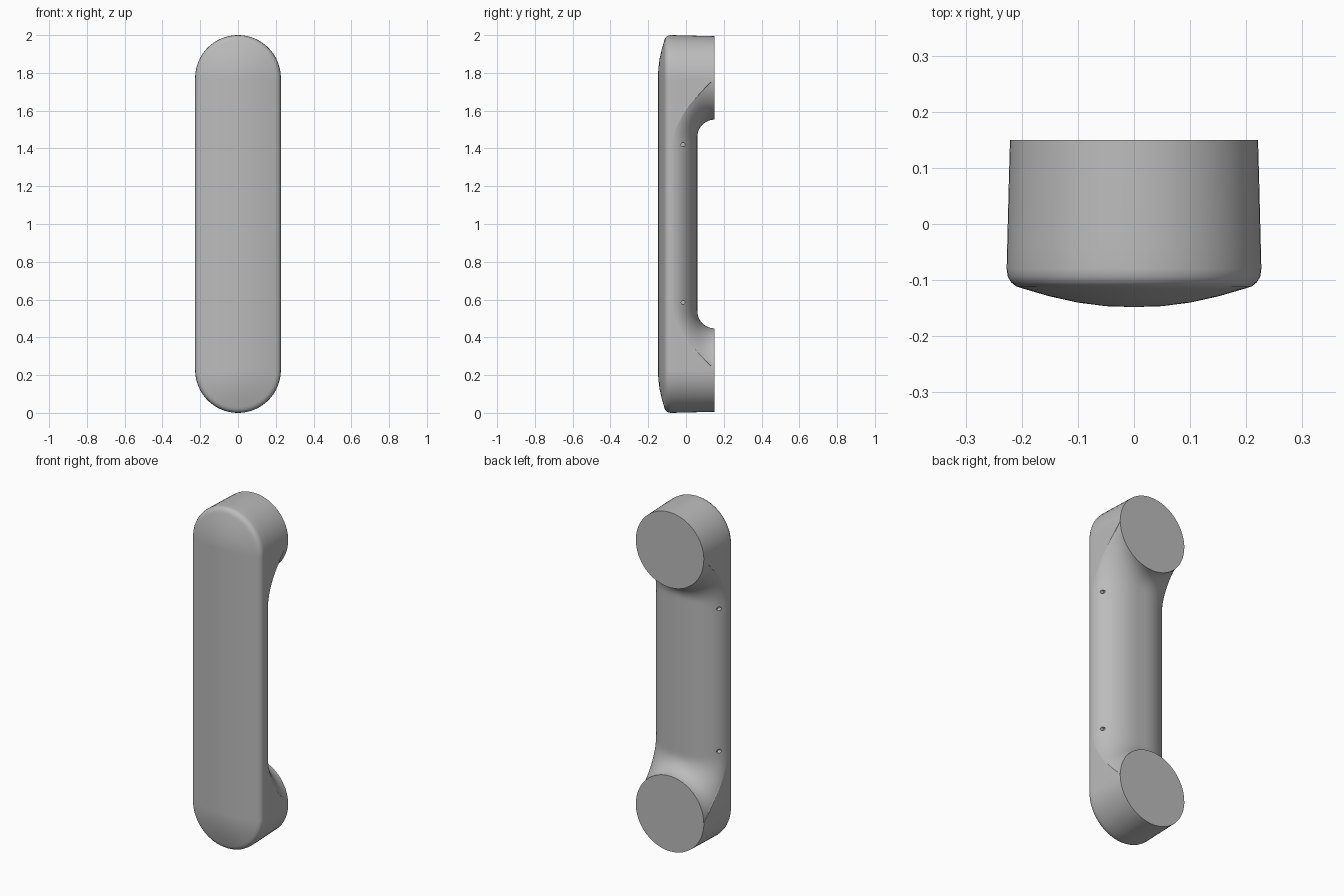
import bpy, bmesh, math
from mathutils import Matrix

cube = bpy.data.objects.get("Cube")
if cube:
    bpy.data.objects.remove(cube, do_unlink=True)

MID, TOP = 1.0, 1.773          # middle height, centre height of the upper pad
HALF = TOP - MID
PAD_R, BACK, GRIP = 0.22, 0.15, 0.06
EDGE_X, EDGE_Y, ROUND = 0.2275, -0.08, 0.2   # where and how the grip rounds off

metal = bpy.data.materials.new("satin grey")
metal.use_nodes = True
grey = (0.5, 0.5, 0.5, 1)
metal.diffuse_color = grey
metal.node_tree.nodes["Principled BSDF"].inputs["Base Color"].default_value = grey


def finish(name, bm):
    bmesh.ops.recalc_face_normals(bm, faces=bm.faces)
    mesh = bpy.data.meshes.new(name)
    bm.to_mesh(mesh)
    bm.free()
    ob = bpy.data.objects.new(name, mesh)
    bpy.context.collection.objects.link(ob)
    mesh.materials.append(metal)
    return ob


def capsule_ring(bm, r, y, steps=32):
    ring = []
    for end in (0, 1):
        for i in range(steps + 1):
            a = math.pi * (end + i / steps)
            z = MID + (HALF if end == 0 else -HALF)
            ring.append(bm.verts.new((r * math.cos(a), y, z + r * math.sin(a))))
    return ring


# Handle body: crowned front, rounded rim, slightly tapered wall
profile = [(0, -.148), (.05, -.1465), (.1, -.14), (.15, -.129), (.198, -.115),
           (.21, -.111), (.219, -.104), (.225, -.094), (.227, -.08),
           (.226, -.04), (.2245, .02), (.223, .08), (.221, BACK)]
bm = bmesh.new()
rings = [capsule_ring(bm, r, y) for r, y in profile]
for a, b in zip(rings, rings[1:]):
    n = len(a)
    for i in range(n):
        j = (i + 1) % n
        bm.faces.new((a[i], a[j], b[j], b[i]))
bm.faces.new(rings[-1])
bmesh.ops.remove_doubles(bm, verts=bm.verts, dist=1e-5)
body = finish("handle_body", bm)


# Back of the grip: elliptical section that flares up into round pads
def grip_back(x, z):
    x = min(abs(x), EDGE_X)
    side = max(0, x - (EDGE_X - ROUND)) / ROUND
    base = EDGE_Y + (GRIP - EDGE_Y) * math.sqrt(max(0, 1 - side * side))
    inner = min(x, PAD_R)
    gap = max(0, math.hypot(inner, HALF - abs(z - MID)) - PAD_R)
    flare = 0.092 + 0.09 * (inner / PAD_R) ** 2
    u = max(0, 1 - gap / flare)
    return base + (BACK + 0.003 - base) * (1 - math.sqrt(1 - u * u))


bm = bmesh.new()
cols, rows = 44, 60
xs = [PAD_R * math.sin(math.pi * (i / cols - 0.5)) for i in range(cols + 1)]
outer = [0.2225, 0.2245, 0.226, 0.227, EDGE_X, 0.3]
xs = [-x for x in reversed(outer)] + xs + outer
low, high = [], []
for x in xs:
    reach = HALF - math.sqrt(max(0, PAD_R ** 2 - min(abs(x), PAD_R) ** 2))
    zs = [MID - reach * math.cos(math.pi * j / rows) for j in range(rows + 1)]
    low.append([bm.verts.new((x, grip_back(x, z), z)) for z in zs])
    high.append([bm.verts.new((x, 0.3, z)) for z in zs])
last = len(xs) - 1
for i in range(last):
    for j in range(rows):
        for g in (low, high):
            bm.faces.new((g[i][j], g[i + 1][j], g[i + 1][j + 1], g[i][j + 1]))
    for j in (0, rows):
        bm.faces.new((low[i][j], low[i + 1][j], high[i + 1][j], high[i][j]))
for j in range(rows):
    for i in (0, last):
        bm.faces.new((low[i][j], low[i][j + 1], high[i][j + 1], high[i][j]))
cutters = [finish("grip_cutter", bm)]

# Small screw holes in both sides of the grip
bm = bmesh.new()
for side in (-1, 1):
    for z in (0.585, 1.42):
        place = Matrix.Translation((side * 0.215, -0.015, z)) @ Matrix.Rotation(math.pi / 2, 4, 'Y')
        bmesh.ops.create_cone(bm, cap_ends=True, segments=12, radius1=0.011,
                              radius2=0.011, depth=0.05, matrix=place)
cutters.append(finish("screw_hole_cutter", bm))

bpy.context.view_layer.objects.active = body
for cutter in cutters:
    mod = body.modifiers.new(cutter.name, 'BOOLEAN')
    mod.operation, mod.solver, mod.object = 'DIFFERENCE', 'EXACT', cutter
    bpy.ops.object.modifier_apply(modifier=mod.name)
    bpy.data.objects.remove(cutter, do_unlink=True)

# Smooth shading with crisp pad rims
for ob in bpy.context.selected_objects:
    ob.select_set(False)
body.select_set(True)
bpy.ops.object.shade_smooth_by_angle(angle=math.radians(45))
body.modifiers.new("even_normals", 'WEIGHTED_NORMAL').keep_sharp = True
